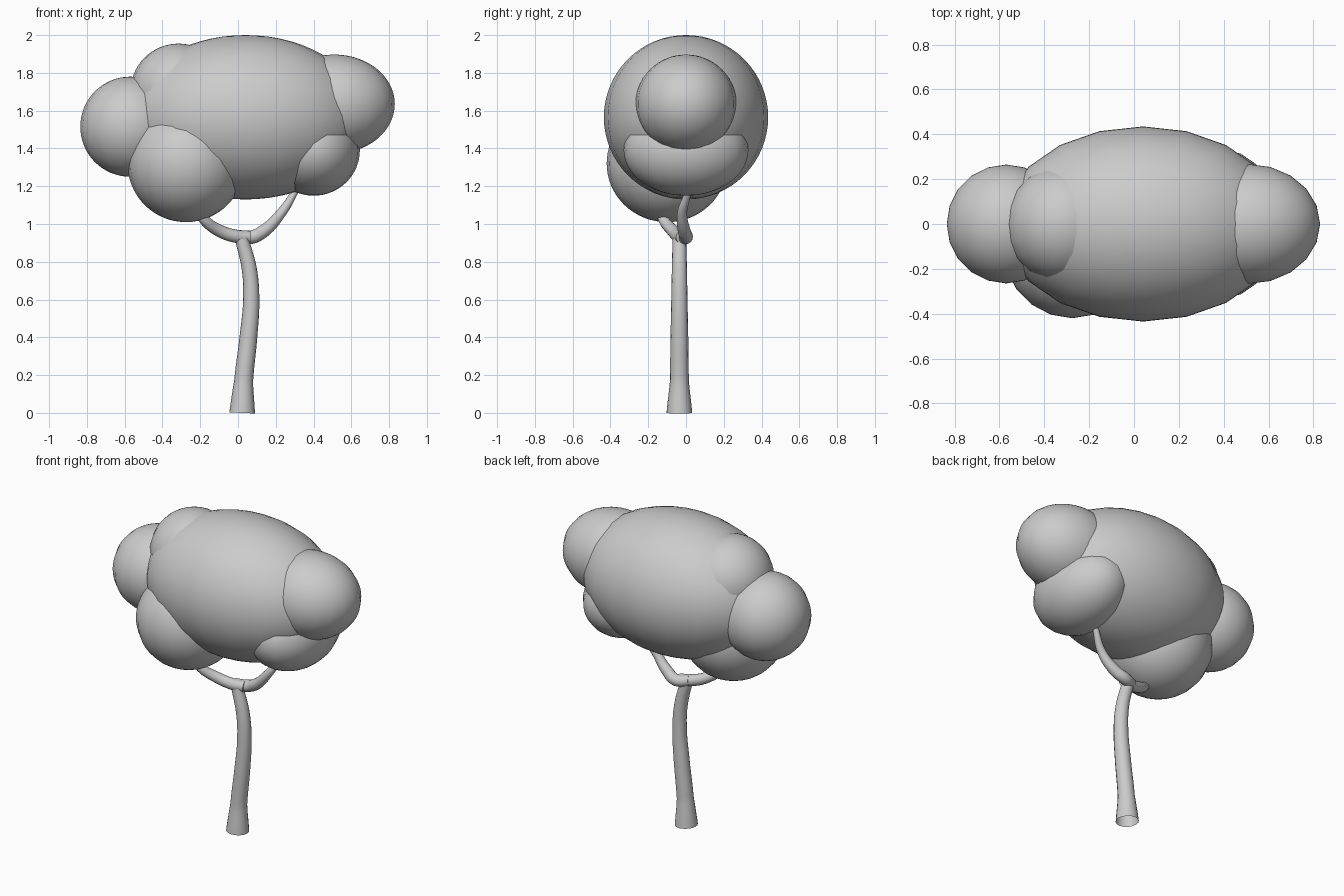
import bpy

cube = bpy.data.objects.get("Cube")
if cube:
    bpy.data.objects.remove(cube, do_unlink=True)

# One plain grey for the whole tree
grey = bpy.data.materials.new("plain_grey")
grey.use_nodes = True
colour = (0.6, 0.6, 0.6, 1)
grey.diffuse_color = colour
grey.node_tree.nodes["Principled BSDF"].inputs["Base Color"].default_value = colour


def foliage(name, centre, radii):
    """Smooth ellipsoid clump of leaves."""
    bpy.ops.mesh.primitive_uv_sphere_add(segments=20, ring_count=32, radius=1, location=centre)
    obj = bpy.context.object
    obj.name = name
    obj.scale = radii
    bpy.ops.object.transform_apply(location=False, rotation=False, scale=True)
    bpy.ops.object.shade_smooth()
    obj.data.materials.append(grey)


def limb(name, points, capped=False):
    """Tapered round tube through (x, y, z, radius) points."""
    curve = bpy.data.curves.new(name, 'CURVE')
    curve.dimensions = '3D'
    curve.bevel_depth = 1
    curve.bevel_resolution = 6
    curve.resolution_u = 8
    curve.use_fill_caps = capped
    spline = curve.splines.new('BEZIER')
    spline.bezier_points.add(len(points) - 1)
    for bp, (x, y, z, r) in zip(spline.bezier_points, points):
        bp.co = (x, y, z)
        bp.radius = r
        bp.handle_left_type = bp.handle_right_type = 'AUTO'
    obj = bpy.data.objects.new(name, curve)
    bpy.context.collection.objects.link(obj)
    bpy.ops.object.select_all(action='DESELECT')
    obj.select_set(True)
    bpy.context.view_layer.objects.active = obj
    bpy.ops.object.convert(target='MESH')
    obj = bpy.context.object
    obj.data.materials.clear()
    obj.data.materials.append(grey)
    bpy.ops.object.shade_smooth_by_angle()


# Crown
foliage("main_crown", (0.04, 0, 1.565), (0.63, 0.435, 0.435))
foliage("right_end_clump", (-0.57, 0, 1.515), (0.265, 0.265, 0.265))
foliage("right_top_clump", (-0.315, 0, 1.7), (0.255, 0.26, 0.255))
foliage("right_front_clump", (-0.275, -0.1, 1.32), (0.31, 0.32, 0.31))
foliage("left_end_clump", (0.51, 0, 1.635), (0.32, 0.267, 0.262))
foliage("left_lower_clump", (0.4, 0, 1.39), (0.245, 0.33, 0.24))

# Trunk, open at the foot
limb("trunk", [(0.022, -0.035, 0, 0.068), (0.03, -0.035, 0.17, 0.05),
               (0.055, -0.035, 0.4, 0.047), (0.07, -0.035, 0.6, 0.043),
               (0.06, -0.035, 0.76, 0.04), (0.02, -0.035, 0.92, 0.036)])

# Forked branches
limb("left_branch", [(0, -0.03, 0.935, 0.034), (0.07, 0, 0.93, 0.036),
                     (0.14, -0.01, 0.965, 0.034), (0.23, -0.02, 1.06, 0.026),
                     (0.3, 0.01, 1.17, 0.018), (0.34, 0.02, 1.26, 0.014)], True)
limb("right_branch", [(0.06, -0.02, 0.93, 0.034), (-0.01, -0.04, 0.935, 0.035),
                      (-0.1, -0.07, 0.965, 0.033), (-0.18, -0.12, 1.025, 0.028),
                      (-0.22, -0.14, 1.09, 0.022)], True)
